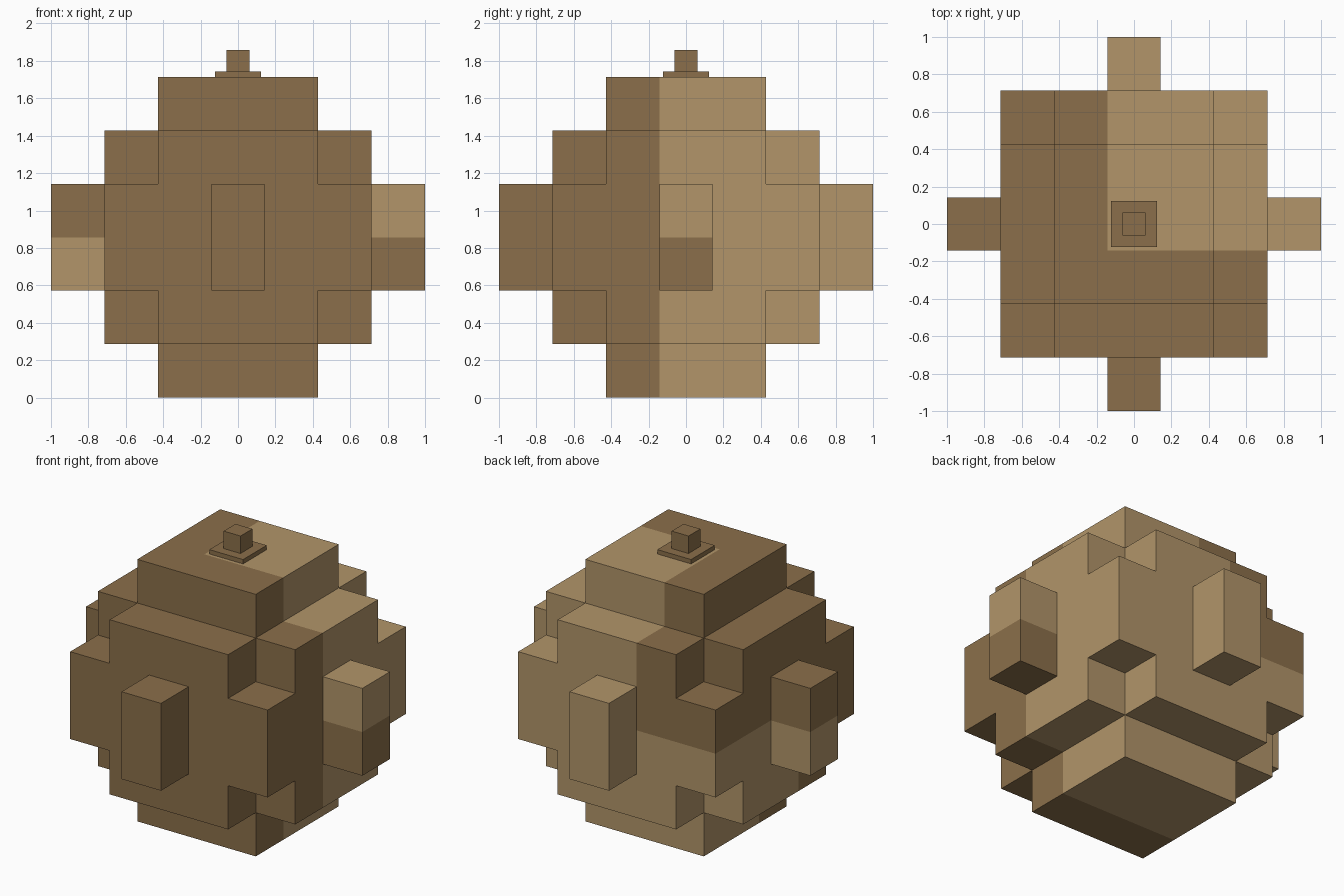
import bpy
import bmesh
from mathutils import Vector

if "Cube" in bpy.data.objects:
    bpy.data.objects.remove(bpy.data.objects["Cube"])

U = 2 / 7                      # size of one block
AXES = [Vector(v) for v in ((1, 0, 0), (-1, 0, 0), (0, 1, 0),
                            (0, -1, 0), (0, 0, 1), (0, 0, -1))]


def material(name, colour):
    m = bpy.data.materials.new(name)
    m.diffuse_color = (*colour, 1)
    m.use_nodes = True
    m.node_tree.nodes["Principled BSDF"].inputs["Base Color"].default_value = m.diffuse_color
    return m


DARK = material("dark brown", (0.258, 0.159, 0.069))
LIGHT = material("light tan", (0.445, 0.301, 0.144))


# Stepped ball: x and y run -3..3, layers run 0..5
def filled(x, y, k):
    if not 0 <= k <= 5:
        return False
    lo, hi = sorted((abs(x), abs(y)))
    if k in (0, 5):
        return hi <= 1
    if k in (1, 4):
        return hi <= 2 and lo <= 1
    return hi <= 2 or (hi == 3 and lo == 0)


# Colour rule: back is light, except the upper left and the lower right knob
def is_light(x, y, k):
    if k >= 3:
        return y >= 0 and x >= 0
    return y >= 0 and x != 3


def part_of(x, y):
    return {(3, 0): "right_knob", (-3, 0): "left_knob",
            (0, 3): "back_knob", (0, -3): "front_knob"}.get((x, y), "stepped_body")


def finish(name, bm, mats):
    mesh = bpy.data.meshes.new(name)
    bm.to_mesh(mesh)
    bm.free()
    for m in mats:
        mesh.materials.append(m)
    obj = bpy.data.objects.new(name, mesh)
    bpy.context.collection.objects.link(obj)


# Outer faces of the blocks, gathered per part
parts = {}
for x in range(-3, 4):
    for y in range(-3, 4):
        for k in range(6):
            if not filled(x, y, k):
                continue
            bm = parts.setdefault(part_of(x, y), bmesh.new())
            centre = Vector((x, y, k + 0.5))
            for n in AXES:
                if filled(x + int(n.x), y + int(n.y), k + int(n.z)):
                    continue
                a = Vector((n.y, n.z, n.x))
                b = n.cross(a)
                corners = [(centre + (n + a * s + b * t) / 2) * U
                           for s, t in ((-1, -1), (1, -1), (1, 1), (-1, 1))]
                face = bm.faces.new([bm.verts.new(c) for c in corners])
                face.material_index = int(is_light(x, y, k))

for name, bm in parts.items():
    bmesh.ops.remove_doubles(bm, verts=bm.verts[:], dist=0.001)
    finish(name, bm, (DARK, LIGHT))


# Cap plate and stub on top
def box(name, half, z0, z1):
    bm = bmesh.new()
    bmesh.ops.create_cube(bm, size=1)
    bmesh.ops.scale(bm, vec=(2 * half, 2 * half, z1 - z0), verts=bm.verts[:])
    bmesh.ops.translate(bm, vec=(0, 0, (z0 + z1) / 2), verts=bm.verts[:])
    finish(name, bm, (DARK,))


box("cap_plate", 0.122, 6 * U, 6.1 * U)
box("cap_stub", 0.061, 6.1 * U, 6.5 * U)
